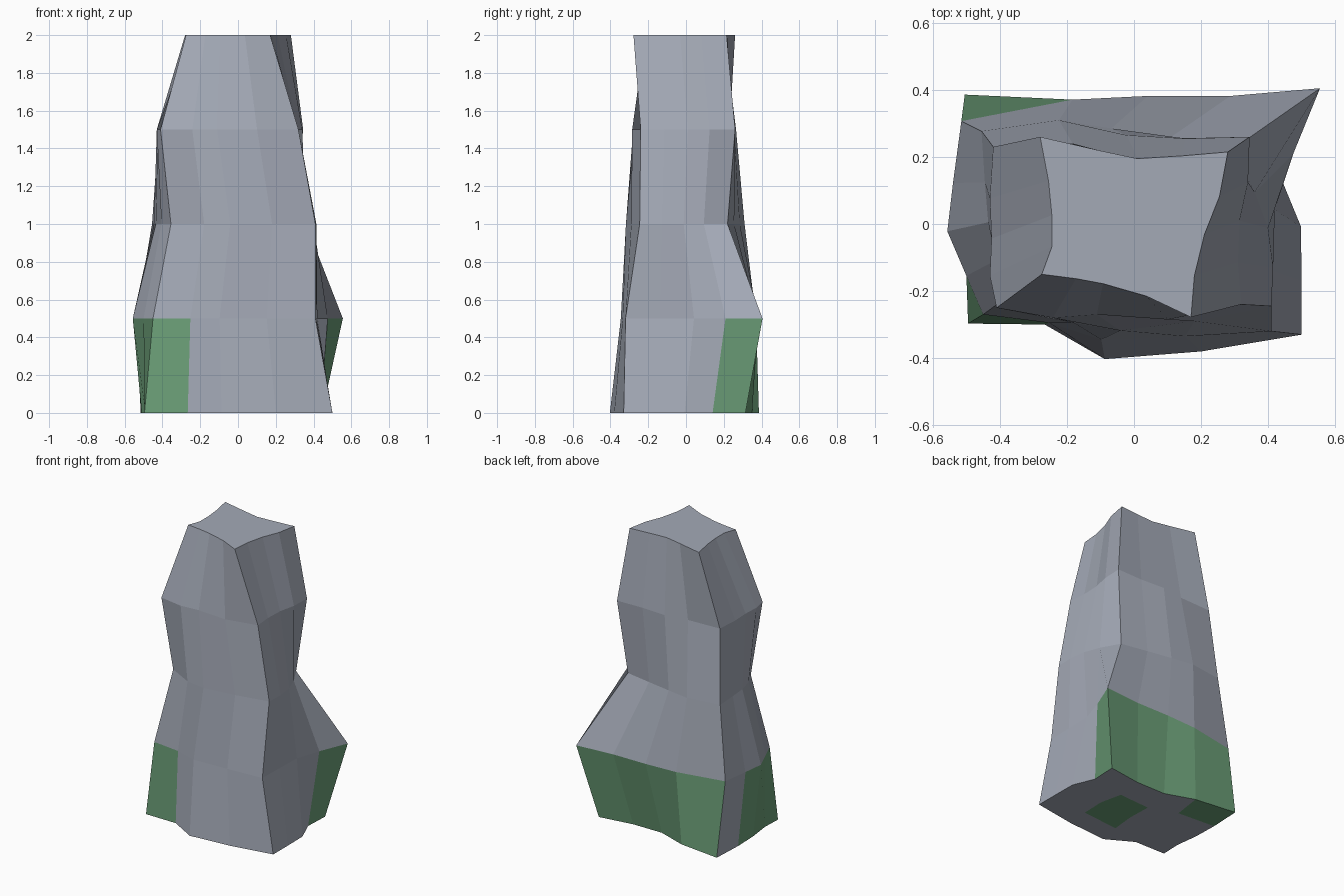
import bpy, bmesh
from mathutils import Vector

if "Cube" in bpy.data.objects:
    bpy.data.objects.remove(bpy.data.objects["Cube"])

N = 4  # facets along each side
# Fractions along each side where the facet edges run: front, right, back, left
STEPS = [(.23, .41, .70), (.25, .50, .73), (.25, .48, .69), (.32, .57, .80)]

# Cross-sections, bottom to top: z, four corners, then how far each side bulges
# (y for front and back, x for right and left)
SECTIONS = [
    (0.0, [(-.495, -.297), (.50, -.33), (.445, .315), (-.505, .386)],
     [(-.30, -.403, -.38), (.50, .498, .437), (.28, .28, .35), (-.515, -.51, -.49)]),
    (0.5, [(-.45, -.27), (.41, -.32), (.555, .405), (-.515, .307)],
     [(-.295, -.345, -.335), (.415, .42, .475), (.382, .382, .371), (-.54, -.557, -.50)]),
    (1.0, [(-.355, -.20), (.41, -.245), (.29, .22), (-.455, .277)],
     [(-.295, -.318, -.29), (.415, .40, .36), (.255, .285, .31), (-.445, -.435, -.405)]),
    (1.5, [(-.41, -.25), (.32, -.24), (.345, .26), (-.42, .23)],
     [(-.28, -.27, -.285), (.31, .315, .34), (.255, .265, .24), (-.43, -.425, -.43)]),
    (2.0, [(-.275, -.15), (.17, -.278), (.28, .215), (-.28, .26)],
     [(-.163, -.178, -.215), (.18, .21, .255), (.203, .195, .22), (-.255, -.245, -.245)]),
]


def section_ring(z, corners, bulges):
    ring = []
    for s in range(4):
        a, b = Vector(corners[s]), Vector(corners[(s + 1) % 4])
        ring.append(Vector((a.x, a.y, z)))
        for t, value in zip(STEPS[s], bulges[s]):
            p = a.lerp(b, t)
            if s % 2 == 0:
                p.y = value
            else:
                p.x = value
            ring.append(Vector((p.x, p.y, z)))
    return ring


def cap_grid(ring):
    """Grid of points filling a ring, blended from its four sides."""
    front, right = ring[0:5], ring[4:9]
    back, left = ring[8:13][::-1], (ring[12:] + ring[:1])[::-1]
    grid = []
    for j in range(N + 1):
        v = j / N
        row = []
        for i in range(N + 1):
            u = i / N
            flat = front[0].lerp(front[N], u).lerp(back[0].lerp(back[N], u), v)
            row.append(front[i].lerp(back[i], v) + left[j].lerp(right[j], u) - flat)
        grid.append(row)
    return grid


rings = [section_ring(*s) for s in SECTIONS]

# Mossy facets: side columns of the lowest course, and cells underneath
MOSS_SIDES = {0, 7, 8, 9, 10, 11, 13, 14, 15}
MOSS_BASE = {(2, 1), (2, 2), (0, 3)}


def build(name, mossy, color):
    bm = bmesh.new()

    def quad(points):
        bm.faces.new([bm.verts.new(p) for p in points])

    for k in range(len(rings) - 1):
        lo, hi = rings[k], rings[k + 1]
        for c in range(16):
            if (k == 0 and c in MOSS_SIDES) == mossy:
                d = (c + 1) % 16
                quad([lo[d], hi[d], hi[c], lo[c]])
    for ring, is_base in ((rings[0], True), (rings[-1], False)):
        g = cap_grid(ring)
        for j in range(N):
            for i in range(N):
                if (is_base and (i, j) in MOSS_BASE) == mossy:
                    pts = [g[j][i], g[j][i + 1], g[j + 1][i + 1], g[j + 1][i]]
                    quad(pts[::-1] if is_base else pts)
    bmesh.ops.remove_doubles(bm, verts=bm.verts, dist=1e-5)
    mesh = bpy.data.meshes.new(name)
    bm.to_mesh(mesh)
    bm.free()
    mat = bpy.data.materials.new(name + "_color")
    mat.diffuse_color = color
    mat.use_nodes = True
    mat.node_tree.nodes["Principled BSDF"].inputs["Base Color"].default_value = mat.diffuse_color
    mesh.materials.append(mat)
    obj = bpy.data.objects.new(name, mesh)
    bpy.context.collection.objects.link(obj)


# Bare stone
build("stone_pillar", False, (0.37, 0.40, 0.47, 1))

# Moss around the foot
build("moss_patches", True, (0.15, 0.35, 0.19, 1))
